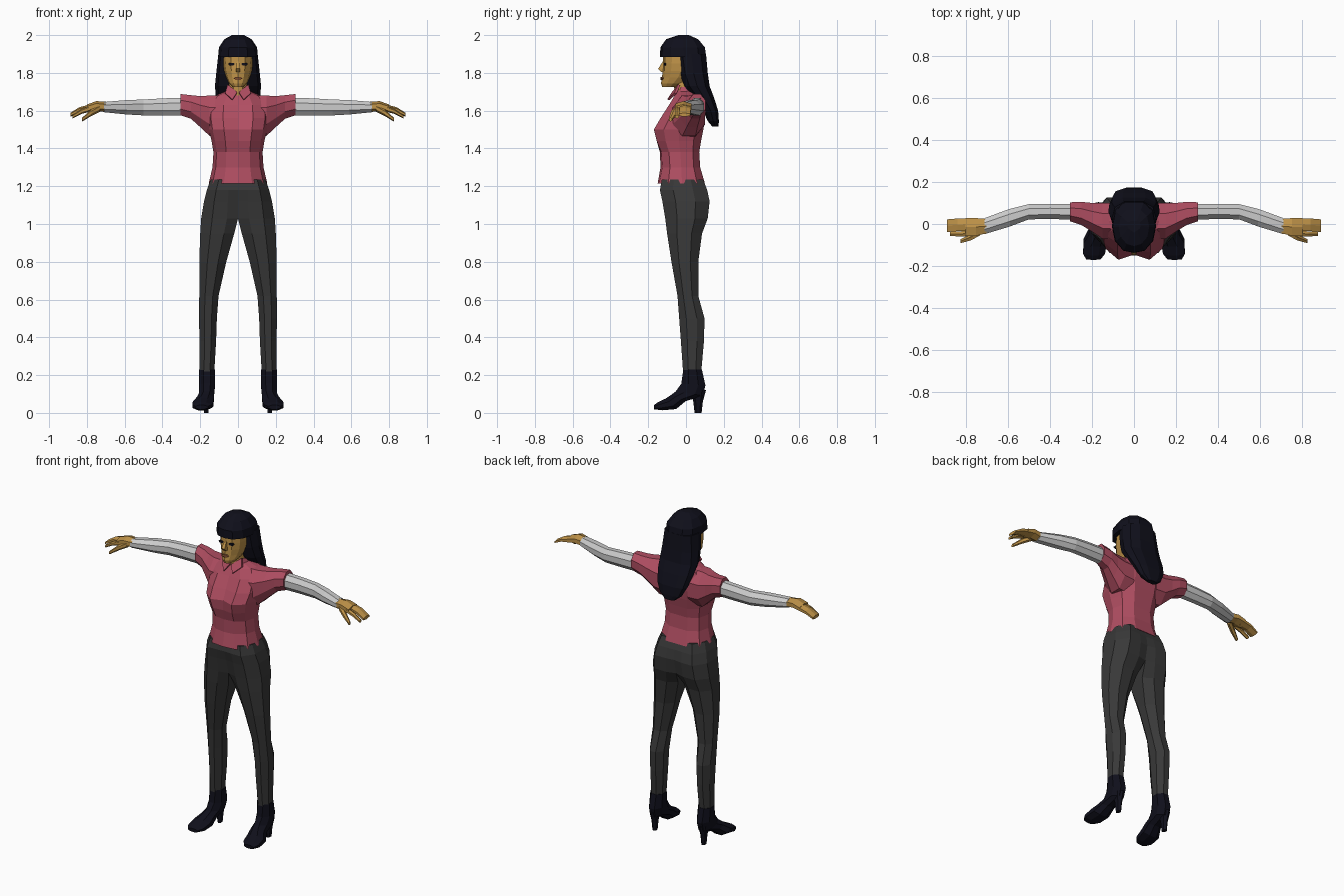
import bpy, bmesh
from math import sin, cos, pi
from mathutils import Vector


def material(name, rgb):
    m = bpy.data.materials.new(name)
    m.diffuse_color = (*rgb, 1)
    return m


SHIRT = material("shirt_red", (0.43, 0.075, 0.12))
SKIN = material("skin_tan", (0.52, 0.29, 0.065))
PANTS = material("trouser_grey", (0.04, 0.04, 0.04))
BLACK = material("hair_black", (0.005, 0.005, 0.011))
LIPS = material("lip_brown", (0.22, 0.08, 0.03))


def loft(name, rings, mat=None, mirror=False):
    """Skin a list of equal-length point rings and cap both ends."""
    bm = bmesh.new()
    loops = [[bm.verts.new(p) for p in r] for r in rings]
    n = len(loops[0])
    for a, b in zip(loops, loops[1:]):
        for i in range(n):
            j = (i + 1) % n
            bm.faces.new((a[i], a[j], b[j], b[i]))
    bm.faces.new(loops[0][::-1])
    bm.faces.new(loops[-1])
    bmesh.ops.recalc_face_normals(bm, faces=bm.faces[:])
    me = bpy.data.meshes.new(name)
    bm.to_mesh(me)
    bm.free()
    ob = bpy.data.objects.new(name, me)
    bpy.context.collection.objects.link(ob)
    if mat:
        me.materials.append(mat)
    if mirror:
        ob.modifiers.new("mirror", 'MIRROR')
    return ob


def mix(a, b, t):
    return a + (b - a) * t


def body_ring(z, w, yc, yf, yb):
    """Symmetric 12-point horizontal section."""
    half = [(0, yc), (.48 * w, yf), (.87 * w, mix(yf, yb, .2)), (w, mix(yf, yb, .5)),
            (.87 * w, mix(yf, yb, .83)), (.45 * w, yb), (0, yb)]
    return [(x, y, z) for x, y in half] + [(-x, y, z) for x, y in half[-2:0:-1]]


def oval(c, a, b, n=8):
    """n-gon around c spanned by the half-axes a and b."""
    s, c, a, b = 1 / cos(pi / n), Vector(c), Vector(a), Vector(b)
    return [c + s * (a * cos(2 * pi * (i + .5) / n) + b * sin(2 * pi * (i + .5) / n))
            for i in range(n)]


def limb(name, rows, mat=None, n=8):
    """Mirrored limb along x from rows (x, cy, cz, ry, rz)."""
    loft(name, [oval((x, y, z), (0, ry, 0), (0, 0, rz), n) for x, y, z, ry, rz in rows], mat, True)


# Shirt body, collar and sleeves
loft("shirt_body", [body_ring(*r) for r in [
    (1.215, .155, -.15, -.142, .10), (1.30, .135, -.135, -.125, .075),
    (1.38, .13, -.138, -.13, .07), (1.44, .14, -.145, -.155, .08),
    (1.50, .155, -.145, -.17, .092), (1.56, .165, -.12, -.135, .10),
    (1.63, .16, -.085, -.09, .10), (1.68, .12, -.06, -.06, .09),
    (1.705, .06, -.05, -.045, .06)]], SHIRT)
loft("collar_band", [body_ring(1.68, .075, -.06, -.055, .065),
                     body_ring(1.725, .055, -.05, -.045, .055)], SHIRT)
flap = [(.004, -.062, 1.695), (.03, -.088, 1.655), (.068, -.05, 1.69), (.055, -.03, 1.735)]
loft("collar_flap", [flap, [(x, y - .012, z + .004) for x, y, z in flap]], SHIRT, True)
limb("sleeve", [(.08, .012, 1.57, .088, .11), (.15, .015, 1.573, .085, .107),
                (.20, .032, 1.595, .068, .082), (.25, .05, 1.62, .055, .062),
                (.305, .058, 1.632, .045, .056)], SHIRT)

# Arms and hands
limb("arm", [(.28, .058, 1.622, .038, .047), (.40, .06, 1.62, .036, .045),
             (.50, .058, 1.617, .036, .042), (.59, .03, 1.618, .042, .038),
             (.71, -.01, 1.619, .038, .027)])
limb("palm", [(.70, -.01, 1.62, .034, .024), (.75, -.014, 1.625, .042, .022),
              (.80, -.015, 1.613, .043, .017)], SKIN, 6)
limb("fingers", [(.78, -.003, 1.616, .030, .016), (.84, -.004, 1.603, .030, .013),
                 (.888, -.008, 1.578, .030, .009)], SKIN, 6)
limb("index_finger", [(.78, -.045, 1.612, .013, .014), (.83, -.047, 1.595, .012, .011),
                      (.875, -.047, 1.568, .010, .008)], SKIN, 6)
limb("thumb", [(.73, -.035, 1.613, .018, .016), (.775, -.062, 1.59, .016, .015),
               (.825, -.082, 1.553, .009, .009)], SKIN, 6)


# Trousers: each half meets the other at the centre line above the crotch
def leg_ring(z, xi, xo, yf, yb, k):
    pts = [(0, k), (.3, 0), (.7, 0), (1, .28), (1, .7), (.72, 1), (.3, 1), (0, 1 - k)]
    return [(mix(xi, xo, u), mix(yf, yb, v), z) for u, v in pts]


loft("trouser_leg", [leg_ring(*r) for r in [
    (1.235, 0, .145, -.128, .09, 0), (1.18, 0, .165, -.138, .112, .01),
    (1.12, 0, .18, -.125, .125, .03), (1.03, 0, .195, -.11, .115, .07),
    (.95, .02, .20, -.10, .085, .2), (.80, .062, .205, -.077, .065, .3),
    (.62, .103, .205, -.045, .065, .3), (.50, .112, .207, -.036, .098, .3),
    (.38, .116, .203, -.027, .095, .3), (.21, .126, .203, -.015, .08, .3)]], PANTS, True)

# Shoes: tilted sections from ankle to toe, given as front/back points, centre x, half width
shoe = []
for y0, z0, y1, z1, cx, hw in [
        (-.018, .23, .088, .23, .164, .042), (-.03, .155, .108, .145, .164, .043),
        (-.06, .115, .095, .09, .166, .040), (-.08, .098, .00, .06, .172, .044),
        (-.11, .078, -.05, .018, .184, .055), (-.15, .058, -.125, .012, .19, .052),
        (-.17, .042, -.168, .018, .193, .033)]:
    a, b = Vector((cx, y0, z0)), Vector((cx, y1, z1))
    shoe.append(oval((a + b) / 2, (b - a) / 2 * cos(pi / 8), (hw, 0, 0)))
loft("shoe", shoe, BLACK, True)
loft("shoe_heel", [oval((.168, y, z), (.7 * r, 0, 0), (0, r, 0), 6) for y, z, r in
                   [(.064, .12, .036), (.064, .06, .022), (.064, 0, .016)]], BLACK, True)

# Neck and head
loft("neck", [body_ring(1.67, .055, -.06, -.055, .05),
              body_ring(1.78, .046, -.065, -.06, .05)], SKIN)
loft("head", [body_ring(*r) for r in [
    (1.724, .028, -.125, -.12, -.05), (1.745, .048, -.132, -.122, -.01),
    (1.775, .062, -.127, -.115, .03), (1.81, .073, -.124, -.114, .06),
    (1.85, .078, -.122, -.112, .07), (1.92, .075, -.12, -.11, .07)]], SKIN)
loft("nose", [oval((0, y, z), (w, 0, 0), (0, d, 0), 4) for y, z, w, d in
              [(-.117, 1.86, .006, .006), (-.128, 1.822, .011, .019),
               (-.12, 1.805, .011, .012)]], SKIN)
loft("lips", [oval((0, -.125, z), (w, 0, 0), (0, .009, 0), 6) for z, w in
              [(1.763, .012), (1.771, .024), (1.779, .012)]], LIPS)
loft("eye", [oval((.034, -.113, z), (w, 0, 0), (0, .006, 0), 4) for z, w in
             [(1.84, .010), (1.847, .017), (1.853, .012)]], BLACK, True)

# Hair: fringe cap over the skull and long hair falling behind the shoulders
loft("hair_cap", [body_ring(*r) for r in [
    (1.885, .105, -.137, -.127, .107), (1.935, .101, -.136, -.126, .10),
    (1.978, .072, -.105, -.095, .065), (2.0, .032, -.04, -.03, .015)]], BLACK)
loft("hair_back", [body_ring(z, w, yf, yf, yb) for z, w, yf, yb in [
    (1.90, .104, -.05, .106), (1.80, .115, -.035, .115), (1.73, .122, -.008, .125),
    (1.67, .117, .04, .148), (1.60, .10, .09, .17), (1.545, .072, .115, .174),
    (1.515, .035, .14, .172)]], BLACK)
